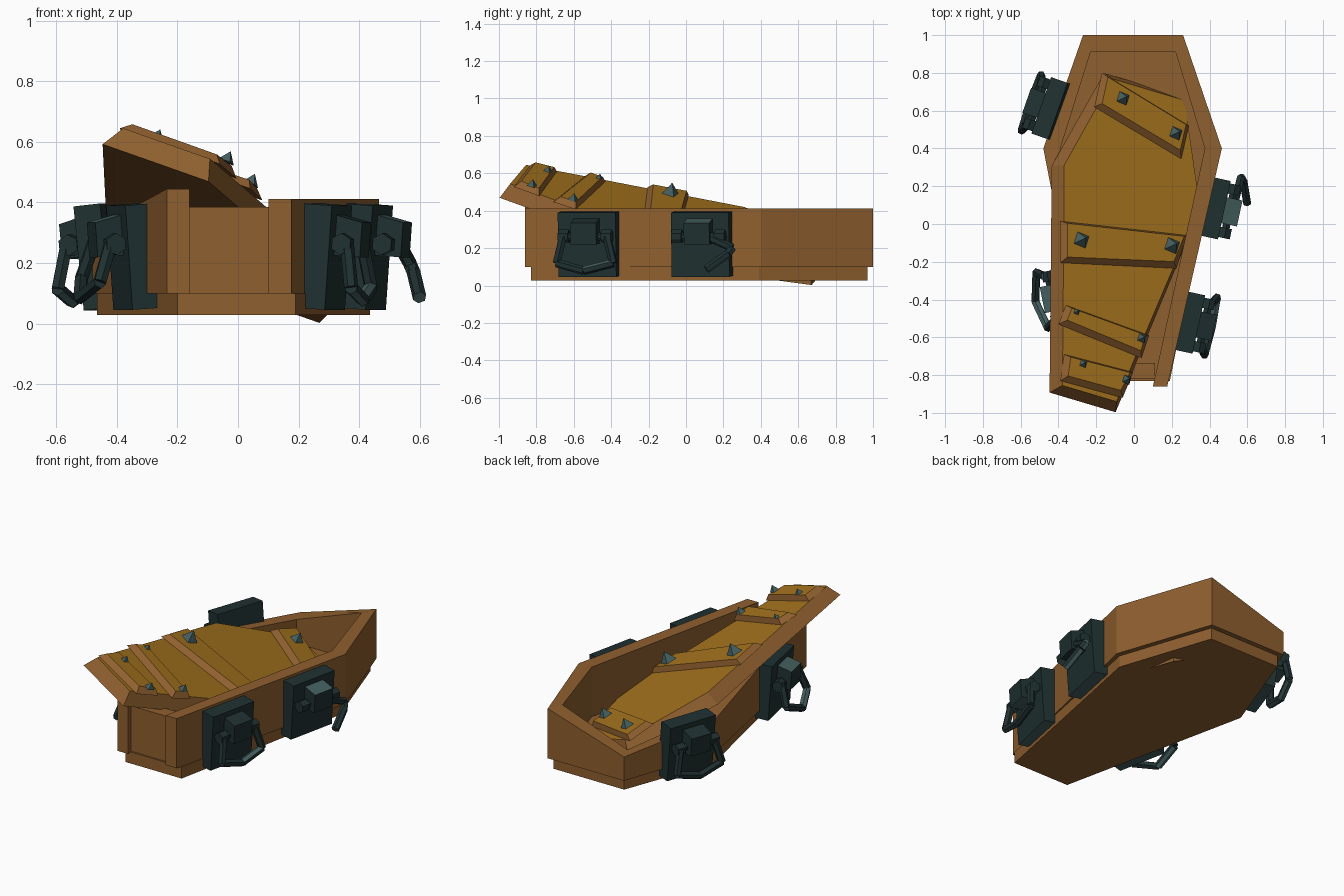
import bpy, bmesh
from math import radians
from mathutils import Vector, Matrix

cube = bpy.data.objects.get("Cube")
if cube:
    bpy.data.objects.remove(cube, do_unlink=True)


def material(name, rgb):
    m = bpy.data.materials.new(name)
    m.use_nodes = True
    m.diffuse_color = (*rgb, 1)
    m.node_tree.nodes["Principled BSDF"].inputs["Base Color"].default_value = (*rgb, 1)
    return m


brown = material("brown wood", (0.275, 0.115, 0.028))
golden = material("golden wood", (0.36, 0.165, 0.012))
iron = material("worn teal iron", (0.06, 0.115, 0.115))
dark_iron = material("dark teal iron", (0.014, 0.03, 0.031))


def finish(name, bm, *mats):
    bmesh.ops.recalc_face_normals(bm, faces=bm.faces)
    me = bpy.data.meshes.new(name)
    bm.to_mesh(me)
    bm.free()
    for m in mats:
        me.materials.append(m)
    ob = bpy.data.objects.new(name, me)
    bpy.context.collection.objects.link(ob)
    return ob


def loft(bm, loops):
    """Skin a list of point loops; the last cap takes the second material."""
    rings = [[bm.verts.new(p) for p in loop] for loop in loops]
    n = len(rings[0])
    for a, b in zip(rings, rings[1:]):
        for i in range(n):
            j = (i + 1) % n
            bm.faces.new((a[i], a[j], b[j], b[i]))
    bm.faces.new(rings[0])
    bm.faces.new(rings[-1]).material_index = 1


def solid(name, loops, *mats):
    bm = bmesh.new()
    loft(bm, loops)
    return finish(name, bm, *mats)


def box(bm, lo, hi, slope=0):
    (x0, y0, z0), (x1, y1, z1) = lo, hi
    loft(bm, [[(x0, y0, z0), (x1, y0, z0), (x1, y1, z0), (x0, y1, z0)],
              [(x0, y0, z1), (x1, y0, z1), (x1, y1, z1 - slope), (x0, y1, z1 - slope)]])


def rod(bm, a, b, r, sides=6):
    a, b = Vector(a), Vector(b)
    d = b - a
    mat = Matrix.Translation((a + b) / 2) @ d.to_track_quat('Z', 'Y').to_matrix().to_4x4()
    bmesh.ops.create_cone(bm, cap_ends=True, segments=sides, radius1=r, radius2=r,
                          depth=d.length, matrix=mat)


# Walls run round from the right foot end to the left one; the right side sags to the head
OUTER = [(-.235, -.86), (-.48, .40), (-.27, 1), (.26, 1), (.465, .40), (.176, -.86)]
INNER = [(-.16, -.86), (-.39, .40), (-.23, .91), (.22, .91), (.375, .40), (.10, -.86)]
HEIGHTS = [.445, .31, .25, .412, .412, .412]
solid("coffin_walls", [[(*o, .1), (*o, z), (*i, z), (*i, .1)]
                       for o, i, z in zip(OUTER, INNER, HEIGHTS)], brown)

# Recessed foot panel
bm = bmesh.new()
box(bm, (-.17, -.82, .09), (.112, -.735, .385))
finish("foot_panel", bm, brown)

# Base slab
BASE = [(-.20, -.83), (.19, -.83), (.435, .39), (.24, .97), (-.25, .97), (-.465, .39)]
solid("coffin_base", [[(x, y, z) for x, y in BASE] for z in (.028, .1)], brown)

# Tilted lid in its own frame
N = Vector((.373, .173, .911)).normalized()
V = Vector((.19, .945, -.26))
V = (V - N * V.dot(N)).normalized()
U = V.cross(N)
FOOT = Vector((-.27, -.945, .53))
THICK = .08


def lid_point(u, v, w):
    return FOOT + U * u + V * v + N * w


def on_lid(x, y):
    """Point of the lid's top face above a plan position."""
    top = FOOT + N * THICK
    return Vector((x, y, top.z - ((x - top.x) * N.x + (y - top.y) * N.y) / N.z))


LID = [(-.195, 0), (.19, 0), (.43, 1.2), (.22, 1.77), (-.25, 1.77), (-.435, 1.2)]
LID_TOP = [(-.16, .035), (.155, .035), (.395, 1.2), (.195, 1.73), (-.225, 1.73), (-.395, 1.2)]
solid("lid", [[lid_point(u, v, 0) for u, v in LID],
              [lid_point(u, v, THICK) for u, v in LID_TOP]], brown, golden)

# Cross boards (back-left, back-right, front-right, front-left) with spiked nails (x, y, size)
BOARDS = {
    "head": ([(-.17, .80), (.29, .52), (.25, .345), (-.21, .62)],
             [(-.07, .66, .042), (.21, .475, .042)]),
    "middle": ([(-.39, .015), (.28, -.06), (.225, -.235), (-.39, -.205)],
               [(-.29, -.09, .05), (.19, -.12, .05)]),
    "lower": ([(-.36, -.43), (.08, -.59), (.04, -.71), (-.40, -.53)],
              [(-.315, -.47, .02), (.03, -.61, .03)]),
    "foot": ([(-.37, -.69), (-.005, -.785), (-.06, -.92), (-.39, -.83)],
             [(-.28, -.745, .025), (-.05, -.83, .03)]),
}
RAISE, BEVEL = .032, .028
TILT = N.to_track_quat('Z', 'Y').to_matrix().to_4x4()
for name, (quad, nails) in BOARDS.items():
    low = [on_lid(*p) for p in quad]
    along = (low[1] - low[0]).normalized() * BEVEL
    across = (low[0] - low[3]).normalized() * BEVEL
    signs = ((1, -.5), (-1, -.5), (-1, 1), (1, 1))
    high = [p + N * RAISE + along * a + across * b for p, (a, b) in zip(low, signs)]
    solid("lid_board_" + name, [low, high], brown, golden)
    bm = bmesh.new()
    for x, y, s in nails:
        spot = on_lid(x, y) + N * (RAISE + s * .6)
        bmesh.ops.create_cone(bm, cap_ends=True, segments=4, radius1=s, radius2=0,
                              depth=s * 1.3, matrix=Matrix.Translation(spot) @ TILT)
    finish("nails_" + name, bm, iron)

# Handles: plate, block, axle with knobs, and a bent bail; local x along wall, y outward
HANG = [(-.12, .12, .27), (-.15, .15, .13), (0, .16, .09), (.16, .15, .13), (.12, .12, .27)]
SWUNG = [(.03, .12, .28), (.19, .13, .21), (.17, .15, .18), (.06, .20, .10)]
FLARED = [(-.12, .12, .29), (-.15, .17, .16), (0, .21, .10), (.15, .17, .15), (.12, .12, .27)]


def handle(name, spot, wall, bail, lean=4):
    bm = bmesh.new()
    box(bm, (-.158, -.025, .05), (.158, .068, .395))
    box(bm, (-.07, .06, .23), (.07, .155, .365), slope=.02)
    rod(bm, (-.13, .105, .27), (.13, .105, .27), .022)
    for s in (-1, 1):
        rod(bm, (s * .09, .105, .27), (s * .145, .105, .27), .036)
    for a, b in zip(bail, bail[1:]):
        rod(bm, a, b, .023)
    # Lean the top outward, then stand it against the wall
    pivot = Matrix.Translation((0, 0, .22))
    along = Vector((*wall, 0)).normalized()
    out = Vector((along.y, -along.x, 0))
    frame = Matrix((along, out, (0, 0, 1))).transposed().to_4x4()
    bm.transform(Matrix.Translation((*spot, 0)) @ frame @ pivot
                 @ Matrix.Rotation(radians(-lean), 4, 'X') @ pivot.inverted())
    bmesh.ops.recalc_face_normals(bm, faces=bm.faces)
    # Upward faces are worn, the rest stays dark
    for f in bm.faces:
        f.normal_update()
        f.material_index = 0 if f.normal.z > .35 else 1
    finish(name, bm, iron, dark_iron)


handle("handle_left_front", (.265, -.515), (.265, 1.22), HANG)
handle("handle_left_back", (.40, .09), (.265, 1.22), SWUNG)
handle("handle_right_back", (-.41, .60), (-.21, -.60), HANG, 6)
handle("handle_right_front", (-.325, -.37), (.25, -1.22), FLARED)
